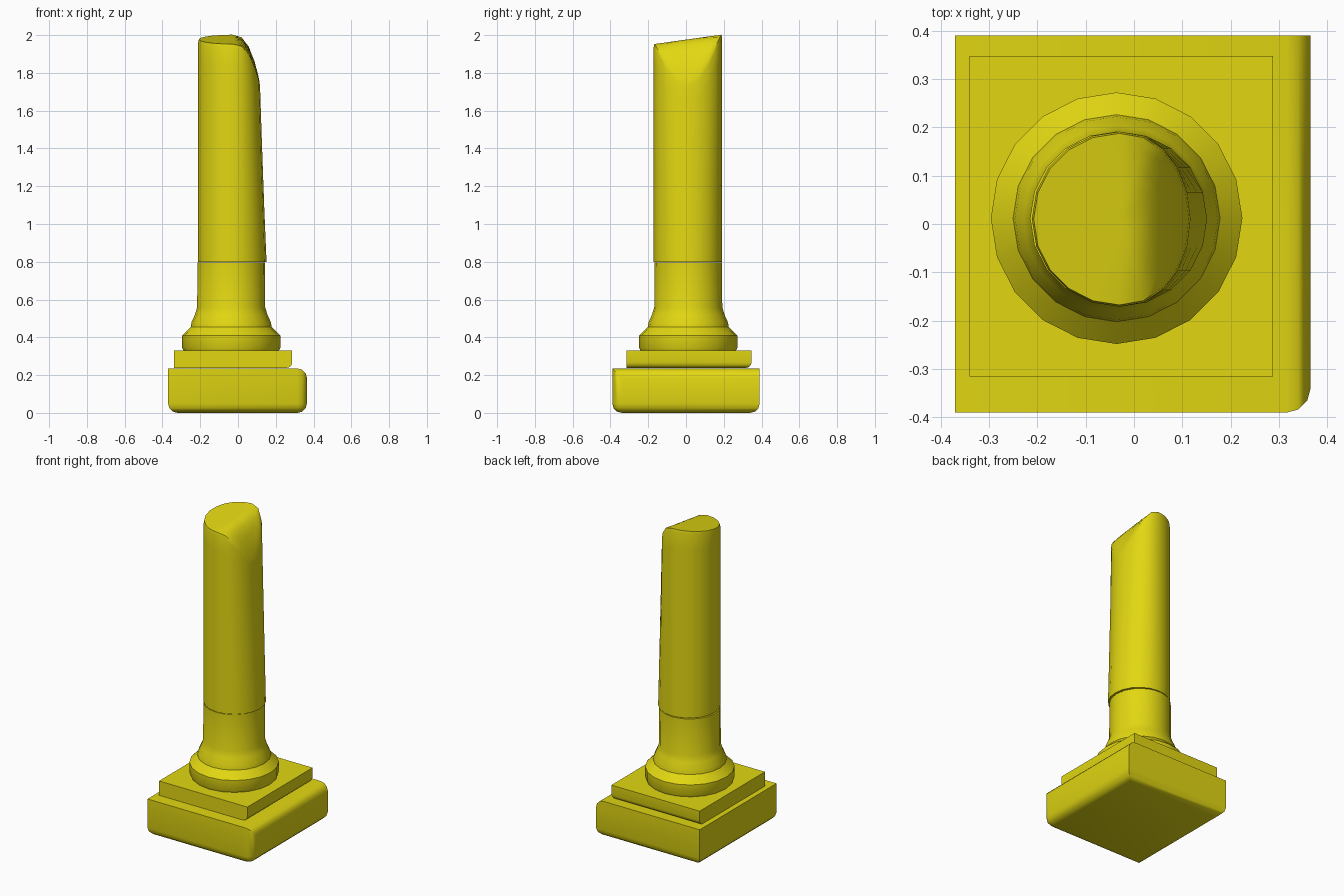
import bpy, bmesh
from math import sin, cos, pi, radians

cube = bpy.data.objects.get("Cube")
if cube:
    bpy.data.objects.remove(cube, do_unlink=True)

SIDES = 20

stone = bpy.data.materials.new("yellow_stone")
stone.use_nodes = True
colour = (0.76, 0.68, 0.006, 1)
stone.diffuse_color = colour
stone.node_tree.nodes["Principled BSDF"].inputs["Base Color"].default_value = colour


def finish(name, bm, angle):
    bmesh.ops.recalc_face_normals(bm, faces=bm.faces)
    mesh = bpy.data.meshes.new(name)
    bm.to_mesh(mesh)
    bm.free()
    mesh.materials.append(stone)
    obj = bpy.data.objects.new(name, mesh)
    bpy.context.collection.objects.link(obj)
    bpy.ops.object.select_all(action='DESELECT')
    obj.select_set(True)
    bpy.context.view_layer.objects.active = obj
    bpy.ops.object.shade_smooth_by_angle(angle=radians(angle))
    return obj


def slab(name, low, high, worn, width):
    """Box whose edges chosen by the rule worn(x, y, z) are rounded; x, y, z are -1, 0 or 1."""
    bm = bmesh.new()
    bmesh.ops.create_cube(bm, size=2)
    edges = [e for e in bm.edges
             if worn(*[round((a + b) / 2) for a, b in zip(e.verts[0].co, e.verts[1].co)])]
    for v in bm.verts:
        v.co = [(l + h) / 2 + c * (h - l) / 2 for l, h, c in zip(low, high, v.co)]
    bmesh.ops.bevel(bm, geom=edges, offset=width, segments=3, profile=0.5, affect='EDGES')
    return finish(name, bm, 40)


def stack_rings(bm, rings):
    """Join rings of points into a closed skin, with a cap at each end."""
    loops = [[bm.verts.new(p) for p in ring] for ring in rings]
    for a, b in zip(loops, loops[1:]):
        for i in range(SIDES):
            j = (i + 1) % SIDES
            bm.faces.new((a[i], a[j], b[j], b[i]))
    bm.faces.new(loops[0][::-1])
    bm.faces.new(loops[-1])


def circle(cx, cy, r):
    return [(cx + r * cos(2 * pi * i / SIDES), cy + r * sin(2 * pi * i / SIDES))
            for i in range(SIDES)]


# Square plinth, worn along the bottom, one side and one corner
slab("plinth", (-0.37, -0.39, 0), (0.365, 0.39, 0.235),
     lambda x, y, z: z < 0 or (x > 0 and (z > 0 or y < 0)), 0.05)

# Thinner upper slab, worn under two sides
slab("upper_slab", (-0.34, -0.315, 0.238), (0.287, 0.347, 0.33),
     lambda x, y, z: z < 0 and (x > 0 or y > 0), 0.03)

# Turned moulding and the short lower drum
profile = [(0.25, 0.325), (0.26, 0.345), (0.26, 0.41), (0.214, 0.455), (0.21, 0.48),
           (0.192, 0.52), (0.18, 0.56), (0.179, 0.795)]
bm = bmesh.new()
stack_rings(bm, [[(x, y, z) for x, y in circle(-0.036, 0.012, r)] for r, z in profile])
finish("column_base", bm, 35)


# Broken shaft: narrows on one side and ends in a sloping fracture
def fracture(x, y):
    t = max(0, x + 0.02)
    return 1.976 + 0.14 * y - 6.5 * t ** 2 - 45 * t ** 3


def shaft_ring(scale, height):
    ring = []
    for x, y in circle(-0.03, 0.01, 0.181 * scale):
        px = x * (1 - 0.23 * height) if x > 0 else x
        ring.append((px, y, 0.8 + (fracture(px, y) - 0.8) * height))
    return ring


bm = bmesh.new()
rings = [[(x, y, 0.8) for x, y in circle(-0.03, 0.01, 0.181)]]
rings += [shaft_ring(1, h) for h in (0.35, 0.7, 0.9, 0.985)]
rings += [shaft_ring(s, 1) for s in (0.98, 0.85, 0.65, 0.45, 0.25, 0.08)]
stack_rings(bm, rings)
finish("broken_shaft", bm, 40)
